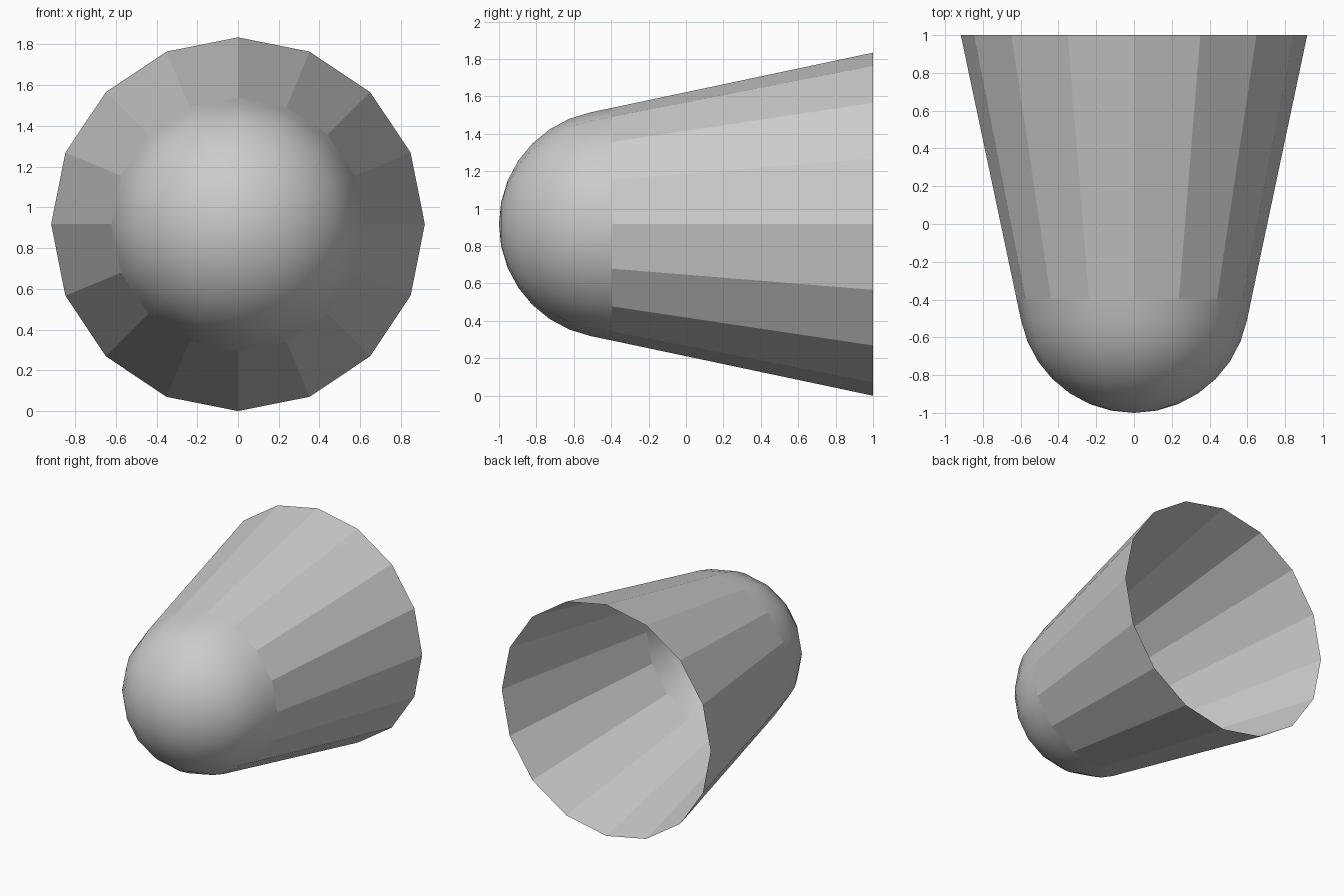
import bpy, bmesh
from math import sin, cos, pi

if "Cube" in bpy.data.objects:
    bpy.data.objects.remove(bpy.data.objects["Cube"])

SIDES = 16
AXIS_Z = 0.917
DOME_R = 0.61
DOME_Y = -0.39

bm = bmesh.new()


def ring(radius, y):
    return [bm.verts.new((radius * sin(2 * pi * i / SIDES), y,
                          AXIS_Z + radius * cos(2 * pi * i / SIDES)))
            for i in range(SIDES)]


# Profile: quarter-circle dome rings, slightly flared joint, wide open rim
profile = [(DOME_R * sin(k * pi / 16), DOME_Y - DOME_R * cos(k * pi / 16))
           for k in range(1, 8)]
profile += [(0.622, DOME_Y - 0.005), (0.917, 1.0)]
rings = [ring(r, y) for r, y in profile]

# Dome tip
tip = bm.verts.new((0, DOME_Y - DOME_R, AXIS_Z))
for i in range(SIDES):
    bm.faces.new((tip, rings[0][i], rings[0][(i + 1) % SIDES])).smooth = True

# Smooth dome bands, then the flat panels of the open cone
for k, (a, b) in enumerate(zip(rings, rings[1:])):
    for i in range(SIDES):
        j = (i + 1) % SIDES
        face = bm.faces.new((a[i], b[i], b[j], a[j]))
        face.smooth = k < len(rings) - 2

bmesh.ops.recalc_face_normals(bm, faces=bm.faces)
# Keep the normals of this open shell pointing outwards
if sum(f.normal.dot(f.calc_center_median() - tip.co.lerp((0, 1, AXIS_Z), 0.5))
       for f in bm.faces) < 0:
    bmesh.ops.reverse_faces(bm, faces=bm.faces)

mesh = bpy.data.meshes.new("domed_cone_shell")
bm.to_mesh(mesh)
bm.free()
shell = bpy.data.objects.new("domed_cone_shell", mesh)
bpy.context.collection.objects.link(shell)
